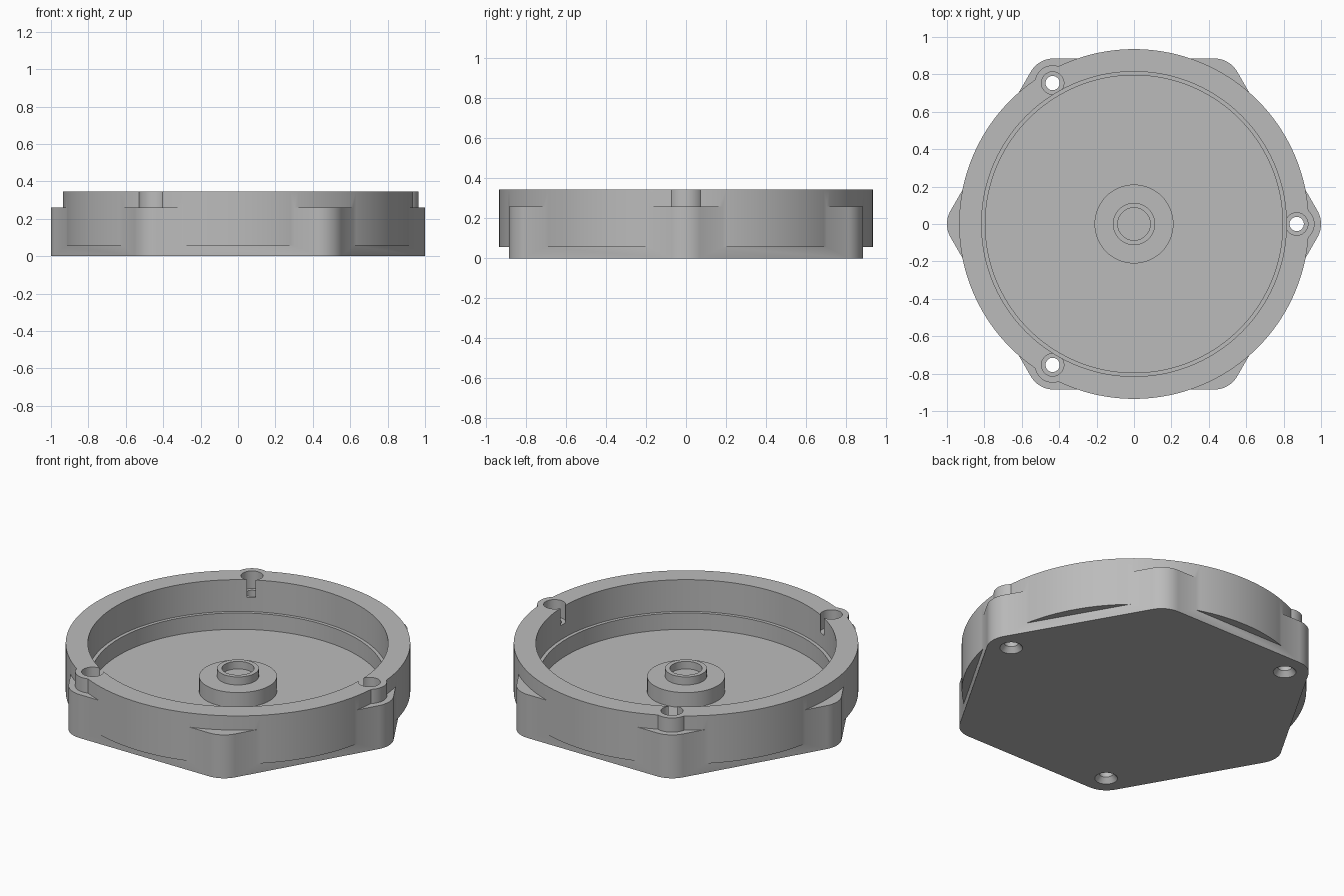
import bpy
import bmesh
from math import cos, sin, radians, tau

cube = bpy.data.objects.get("Cube")
if cube:
    bpy.data.objects.remove(cube, do_unlink=True)

grey = bpy.data.materials.new("plain grey")
grey.use_nodes = True
colour = (0.5, 0.5, 0.5, 1)
grey.diffuse_color = colour
grey.node_tree.nodes["Principled BSDF"].inputs["Base Color"].default_value = colour


def stack(name, outlines):
    """Solid skinned through matching closed outlines, capped at both ends."""
    bm = bmesh.new()
    rings = [[bm.verts.new(p) for p in outline] for outline in outlines]
    count = len(rings[0])
    for low, high in zip(rings, rings[1:]):
        for i in range(count):
            j = (i + 1) % count
            bm.faces.new((low[i], low[j], high[j], high[i]))
    bm.faces.new(rings[0][::-1])
    bm.faces.new(rings[-1])
    bmesh.ops.recalc_face_normals(bm, faces=bm.faces)
    mesh = bpy.data.meshes.new(name)
    bm.to_mesh(mesh)
    bm.free()
    mesh.materials.append(grey)
    obj = bpy.data.objects.new(name, mesh)
    bpy.context.collection.objects.link(obj)
    return obj


def turned(name, profile, centre=(0, 0), segments=48):
    """Round solid from (radius, height) pairs."""
    return stack(name, [[(centre[0] + r * cos(tau * i / segments),
                          centre[1] + r * sin(tau * i / segments), z)
                         for i in range(segments)] for r, z in profile])


def combine(target, tool, operation):
    mod = target.modifiers.new(tool.name, "BOOLEAN")
    mod.operation = operation
    mod.solver = "EXACT"
    mod.object = tool
    bpy.context.view_layer.objects.active = target
    bpy.ops.object.modifier_apply(modifier=mod.name)
    bpy.data.objects.remove(tool, do_unlink=True)


# Hexagonal base with rounded corners
corner_radius = 0.142
corner_centre = 1 - corner_radius
outline = []
for corner in range(0, 360, 60):
    for turn in range(-30, 31, 5):
        a, b = radians(corner), radians(corner + turn)
        outline.append((corner_centre * cos(a) + corner_radius * cos(b),
                        corner_centre * sin(a) + corner_radius * sin(b)))
housing = stack("housing", [[(x, y, z) for x, y in outline] for z in (0, 0.26)])

# Round wall and the screw bosses that bulge from it
floor, rim = 0.057, 0.345
combine(housing, turned("round_wall", [(0.935, floor), (0.935, rim)], segments=144), "UNION")
screws = [(0.87 * cos(radians(a)), 0.87 * sin(radians(a))) for a in (0, 120, 240)]
for spot in screws:
    combine(housing, turned("screw_boss", [(0.095, 0.1), (0.095, rim)], spot), "UNION")

# Stepped cavity
combine(housing, turned("cavity", [(0.795, floor), (0.795, 0.155), (0.815, 0.155),
                                   (0.815, 0.5)], segments=144), "DIFFERENCE")

# Screw holes: countersunk below, counterbored above
for spot in screws:
    combine(housing, turned("screw_hole", [(0.066, -0.01), (0.062, 0), (0.038, 0.03),
                                           (0.038, 0.24), (0.06, 0.24), (0.06, 0.5)],
                            spot), "DIFFERENCE")

# Central hub with a raised collar and blind socket
combine(housing, turned("hub", [(0.211, 0.03), (0.211, 0.147), (0.113, 0.147),
                                (0.113, 0.195), (0.087, 0.195), (0.087, 0.15)],
                        segments=64), "UNION")

bpy.ops.object.select_all(action="DESELECT")
housing.select_set(True)
bpy.context.view_layer.objects.active = housing
bpy.ops.object.shade_smooth_by_angle(angle=radians(25))
